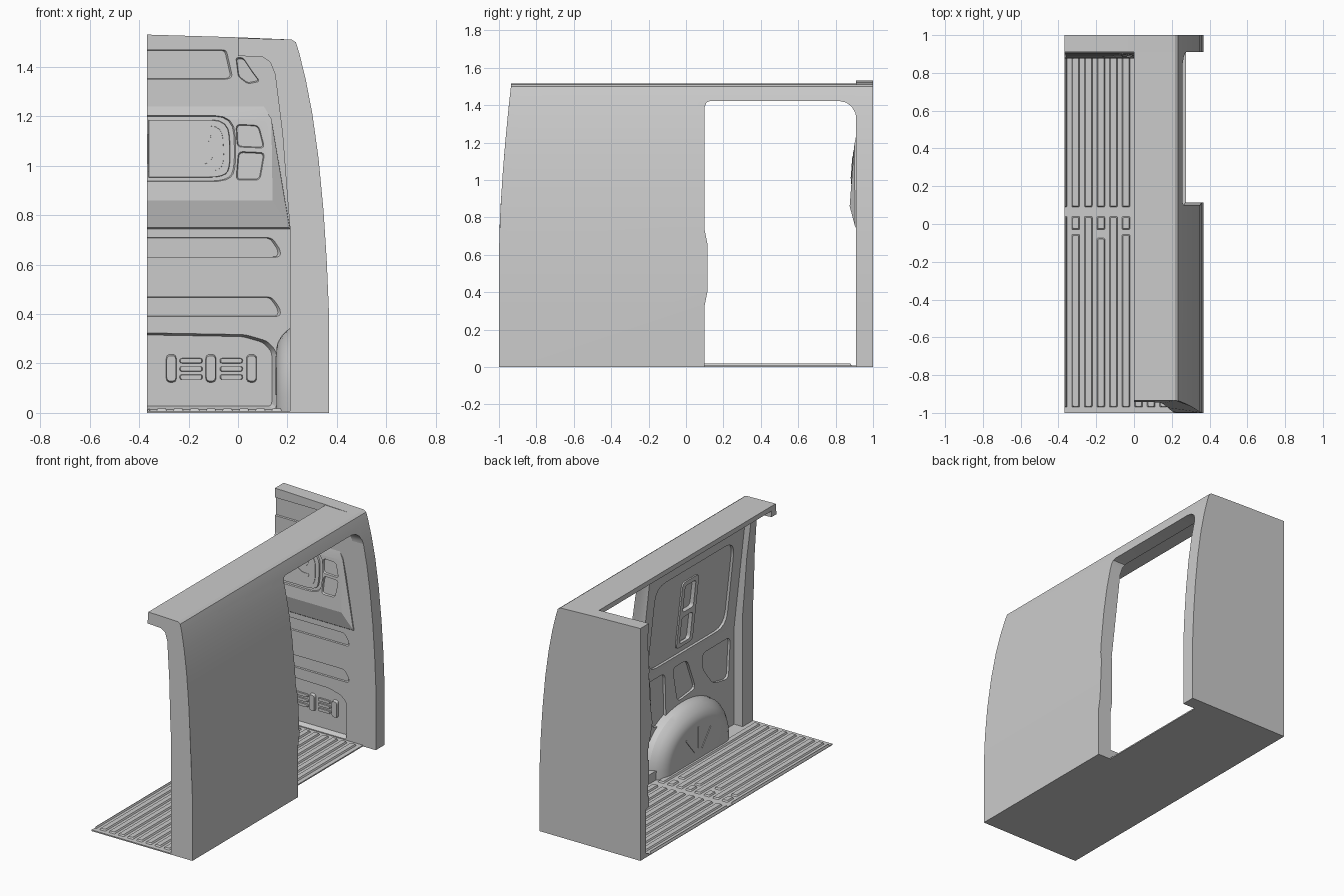
import bpy, bmesh, math
from mathutils import Vector

if "Cube" in bpy.data.objects:
    bpy.data.objects.remove(bpy.data.objects["Cube"])


def rounded(pts, r, n=4):
    """Polygon with its corners rounded off."""
    out = []
    for i, p in enumerate(pts):
        p, a, b = Vector(p), Vector(pts[i - 1]), Vector(pts[(i + 1) % len(pts)])
        s = p + (a - p).normalized() * min(r, (a - p).length * .48)
        e = p + (b - p).normalized() * min(r, (b - p).length * .48)
        for k in range(n + 1):
            t = k / n
            out.append(tuple(s * (1 - t) ** 2 + p * 2 * t * (1 - t) + e * t * t))
    return out


def rect(u0, v0, u1, v1, r=0.0):
    pts = [(u0, v0), (u1, v0), (u1, v1), (u0, v1)]
    return rounded(pts, r) if r else pts


def finish(name, bm):
    bmesh.ops.recalc_face_normals(bm, faces=bm.faces)
    me = bpy.data.meshes.new(name)
    bm.to_mesh(me)
    bm.free()
    ob = bpy.data.objects.new(name, me)
    bpy.context.collection.objects.link(ob)
    return ob


def loft(name, rings):
    bm = bmesh.new()
    rs = [[bm.verts.new(p) for p in ring] for ring in rings]
    n = len(rs[0])
    for a, b in zip(rs, rs[1:]):
        for i in range(n):
            bm.faces.new((a[i], a[(i + 1) % n], b[(i + 1) % n], b[i]))
    bm.faces.new(rs[0])
    bm.faces.new(rs[-1][::-1])
    return finish(name, bm)


def prism(name, pts, axis, a, b, scale=1.0):
    """Extrude a 2D outline along an axis; ends may follow a height function."""
    place = {'x': lambda u, v, t: (t, u, v), 'y': lambda u, v, t: (u, t, v),
             'z': lambda u, v, t: (u, v, t)}[axis]
    cu = sum(p[0] for p in pts) / len(pts)
    cv = sum(p[1] for p in pts) / len(pts)
    end = [(cu + (u - cu) * scale, cv + (v - cv) * scale) for u, v in pts]
    val = lambda f, v: f(v) if callable(f) else f
    return loft(name, [[place(u, v, val(a, v)) for u, v in pts],
                       [place(u, v, val(b, v)) for u, v in end]])


def boolean(ob, other, op='DIFFERENCE'):
    m = ob.modifiers.new(op, 'BOOLEAN')
    m.object, m.operation, m.solver = other, op, 'EXACT'
    bpy.context.view_layer.objects.active = ob
    bpy.ops.object.modifier_apply(modifier=m.name)
    bpy.data.objects.remove(other)


def lean(z):
    return -1 + .065 * max(0, (z - .6) / .91) ** 1.6


# Cross-sections of the body, from sill to roof
outer = [(.3675, 0), (.3675, .42), (.359, .62), (.346, .82), (.326, 1.03), (.301, 1.21),
         (.274, 1.35), (.247, 1.46), (.234, 1.5), (.217, 1.511), (0, 1.517)]
frame_in = [(0, 1.445), (.1, 1.44), (.13, 1.42), (.15, 1.37), (.18, 1.13), (.2, .87),
            (.21, .75), (.21, 0)]
wall_in = [(0, 1.485), (.13, 1.465), (.175, 1.4), (.195, 1.34), (.272, .65), (.272, 0)]


def wall_x(z):
    return .272 if z < .65 else .272 - .077 * (z - .65) / .69


# Rear door frame
prism('rear_door_frame', outer + frame_in, 'y', lean, -.89)

# Side wall with roof strip
side = prism('side_wall', outer + wall_in, 'y', -.89, .91)
door = ([(.1, -.05), (.1, .33), (.114, .4), (.114, .66), (.1, .73)]
        + [(.1, 1.39), (.11, 1.415), (.13, 1.422), (.79, 1.422)]
        + [(.82 + .092 * math.sin(t), 1.322 + .1 * math.cos(t)) for t in (0, .4, .8, 1.2, 1.57)]
        + [(.912, -.05)])
boolean(side, prism('cut', door, 'x', .08, .5))


def wall_pocket(pts, depth, r):
    boolean(side, prism('cut', rounded(pts, r), 'x', lambda z: wall_x(z) - .05,
                        lambda z: wall_x(z) + depth))


# Inner wall pressings
wall_pocket([(-.8, .69), (.02, .69), (.02, 1.27), (-.8, 1.27)], .018, .1)
for z in (.75, .97):
    wall_pocket([(-.43, z), (-.31, z), (-.31, z + .19), (-.43, z + .19)], .038, .025)
for p in ([(-.18, .3), (-.04, .3), (.02, .62), (-.17, .62)],
          [(-.49, .4), (-.3, .38), (-.25, .62), (-.4, .62)],
          [(-.83, .33), (-.67, .36), (-.56, .5), (-.56, .6), (-.85, .6)]):
    wall_pocket(p, .016, .04)
frame = prism('wall_window_frame', rect(-.455, .73, -.285, 1.18, .03), 'x',
              lambda z: wall_x(z) + .008, lambda z: wall_x(z) + .03)
for z in (.755, .97):
    boolean(frame, prism('cut', rect(-.425, z, -.315, z + .18, .02), 'x', .1, .4))

# Wheel arch
def arch(x, s):
    return [(x, -.35 - .41 * s * math.cos(math.pi * k / 28),
             .005 + .36 * s * math.sin(math.pi * k / 28) ** .75) for k in range(29)]
loft('wheel_arch', [arch(x, s) for x, s in
                    ((.3, 1), (.235, .98), (.205, .93), (.178, .86), (.161, .78), (.155, .71))])
for i, ang in enumerate((50, 90, 130)):
    c, s = math.cos(math.radians(ang)), math.sin(math.radians(ang))
    line = [(-.35 + c * r - s * w, .03 + s * r + c * w)
            for r, w in ((.06, -.005), (.2, -.005), (.2, .005), (.06, .005))]
    prism('arch_rib_%d' % i, line, 'x', .151, .17)
prism('arch_step', rect(.02, .01, .1, .07, .01), 'x', .2, .28)

# Bulkhead block with its bulged middle
left = -.3675
bulk = prism('bulkhead', outer[:-1] + [(0, 1.52), (left, 1.531), (left, 0)], 'y', .91, 1)
bm = bmesh.new()
for y, z, x in ((.91, .745, .21), (.904, .75, .208), (.875, .86, .14), (.9, 1.19, .135),
                (.91, 1.24, .105), (.91, 1.1, .145), (.95, .745, .21), (.95, 1.24, .105)):
    for xx in (left, x):
        bm.verts.new((xx, y, z))
bmesh.ops.convex_hull(bm, input=bm.verts)
boolean(bulk, finish('bulge', bm), 'UNION')


def bulk_y(z):
    return .875 + .025 * (z - .86) / .33 if .84 < z < 1.215 else .91


def bulk_pocket(pts, depth=.01, r=.03, scale=.97):
    boolean(bulk, prism('cut', rounded(pts, r), 'y', lambda z: bulk_y(z) - .004,
                        lambda z: bulk_y(z) + depth, scale))


def bulk_plate(name, pts, h=0.0, r=.03):
    pts = [(max(u, left), v) for u, v in rounded(pts, r)]
    prism(name, pts, 'y', lambda z: bulk_y(z) + .03, lambda z: bulk_y(z) - h, .96)


# Bulkhead pressings: lower recess, two long slots, upper slot
bulk_pocket([(-.55, .012), (.158, .012), (.158, .25), (.12, .292), (.03, .318), (-.55, .328)],
            .03, .02, .92)
for z in (.39, .63):
    bulk_pocket([(-.5, z), (.175, z), (.175, z + .03), (.14, z + .08), (-.5, z + .08)], .012, .02, .95)
bulk_pocket([(-.5, 1.35), (-.04, 1.35), (-.02, 1.36), (-.045, 1.47), (-.5, 1.47)], .012, .015, .95)
bulk_pocket([(.0, 1.36), (.04, 1.33), (.09, 1.34), (.06, 1.38), (.02, 1.44), (-.01, 1.44)],
            .012, .012, .88)

# Nested oval pressing and its two side pockets
bulk_pocket([(-.6, .935), (-.03, .935), (-.005, 1.0), (-.012, 1.205), (-.6, 1.205)], .01, .08)
bulk_plate('oval_outer', [(-.6, .95), (-.05, .95), (-.025, 1.0), (-.033, 1.19), (-.6, 1.19)], .0, .07)
bulk_plate('oval_middle', [(-.6, .975), (-.07, .975), (-.05, 1.02), (-.06, 1.165), (-.6, 1.165)], .003, .05)
bulk_plate('oval_inner', [(-.6, 1.005), (-.12, 1.005), (-.09, 1.045), (-.15, 1.045), (-.19, 1.07),
                          (-.12, 1.09), (-.1, 1.13), (-.6, 1.13)], .006, .02)
bulk_pocket([(-.01, .94), (.09, .94), (.11, 1.055), (0, 1.06)], .01, .02, .9)
bulk_pocket([(-.005, 1.075), (.11, 1.07), (.085, 1.165), (-.01, 1.17)], .01, .02, .9)

# Vent bosses in the lower recess
for i, x in enumerate((-.27, -.11, .055)):
    prism('vent_boss_%d' % i, rect(x - .022, .12, x + .022, .24, .02), 'y', .95, .922, .85)
for i, x in enumerate((-.19, -.027)):
    for j, z in enumerate((.145, .178, .211)):
        prism('vent_bar_%d_%d' % (i, j), rect(x - .05, z - .011, x + .05, z + .011, .01),
              'y', .95, .93, .85)

# Floor with raised, sloped-edge ribs
prism('floor', [(left, -1), (.21, -1), (.21, -.89), (.274, -.89), (.274, .94), (left, .94)], 'z', 0, .008)
for k in range(10):
    x = -.375 + .0665 * k
    x0, x1 = max(x - .021, left), x + .021
    spans = [(-.97, .04), (.09, .885)]
    if k % 2:
        spans = [(-.97, -.045 - .01 * (k % 4)), (-.03, .04), (.09, .885)]
    if x1 > .21:
        spans = spans[-1:]
    for j, (y0, y1) in enumerate(spans):
        loft('floor_rib_%d_%d' % (k, j),
             [[(u, v, z) for u, v in rect(x0 + d, y0 + d, x1 - d, y1 - d, .007)]
              for d, z in ((0, .004), (0, .008), (.005, .018))])

# Smooth the curved skins while keeping creases
for obs, angle in (([bulk], 10), ([o for o in bpy.context.scene.objects if o != bulk], 25)):
    bpy.ops.object.select_all(action='DESELECT')
    for ob in obs:
        ob.select_set(True)
    bpy.context.view_layer.objects.active = obs[0]
    bpy.ops.object.shade_smooth_by_angle(angle=math.radians(angle))
